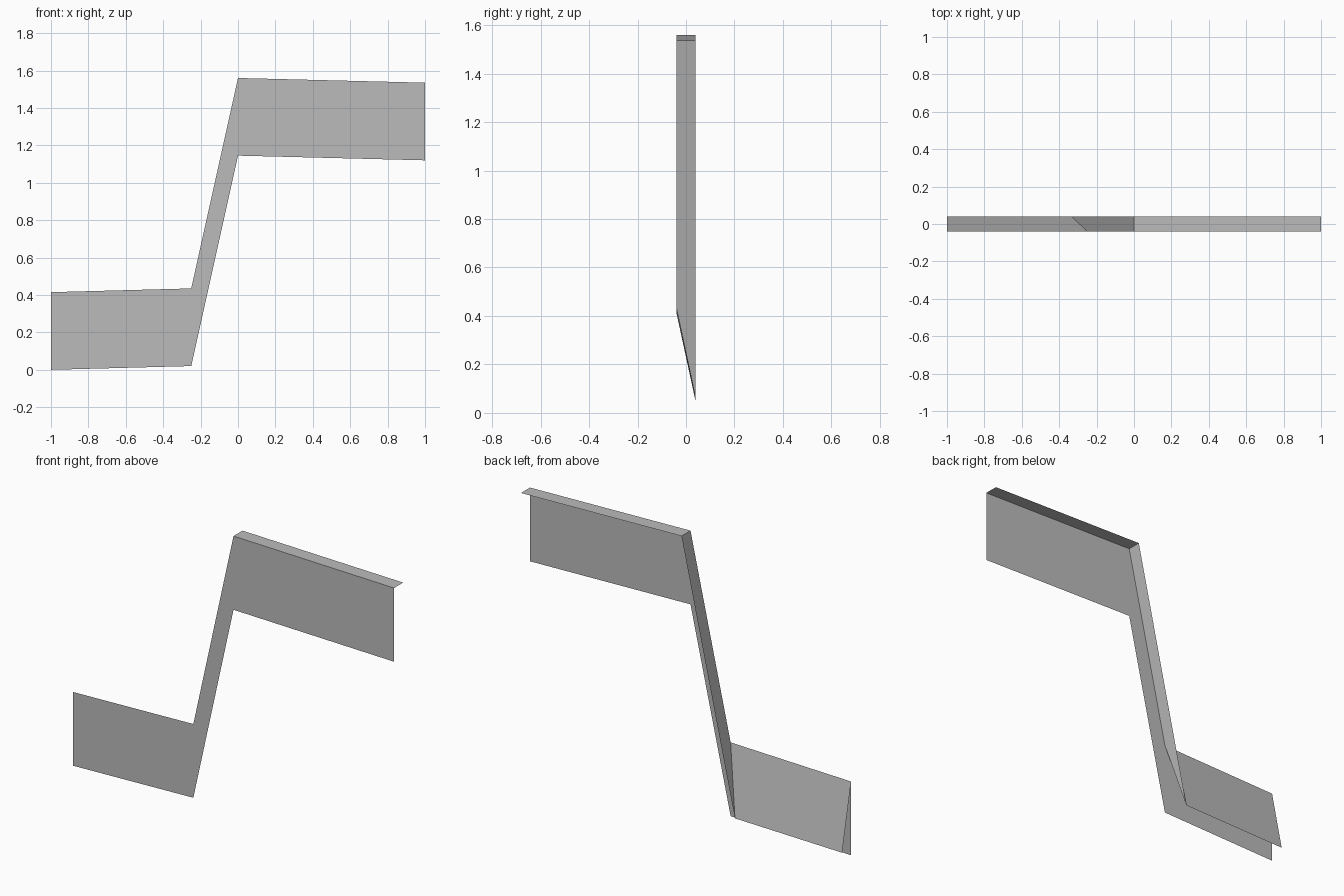
import bpy, bmesh

if "Cube" in bpy.data.objects:
    bpy.data.objects.remove(bpy.data.objects["Cube"])

F, B = -0.04, 0.04      # front and back depth
DROP = 0.415            # height of the front fascia

grey = bpy.data.materials.new("plain grey")
grey.diffuse_color = (0.5, 0.5, 0.5, 1)
grey.use_nodes = True
grey.node_tree.nodes["Principled BSDF"].inputs["Base Color"].default_value = grey.diffuse_color


def sheet(name, quads):
    """Thin open sheet made of flat four-sided panels."""
    bm = bmesh.new()
    for q in quads:
        bm.faces.new([bm.verts.new(p) for p in q])
    bmesh.ops.remove_doubles(bm, verts=bm.verts, dist=1e-4)
    me = bpy.data.meshes.new(name)
    bm.to_mesh(me)
    bm.free()
    me.materials.append(grey)
    ob = bpy.data.objects.new(name, me)
    bpy.context.collection.objects.link(ob)
    return ob


# stepped top line along the front (x, z) and along the back
front = [(-1, 0.415), (-0.25, 0.435), (0, 1.56), (1, 1.535)]
back = [(-1, 0.045), (-0.333, 0.06), (0, 1.56), (1, 1.535)]

# vertical front fascia, facing the front
sheet("front_fascia", [
    [(x0, F, z0 - DROP), (x1, F, z1 - DROP), (x1, F, z1), (x0, F, z0)]
    for (x0, z0), (x1, z1) in zip(front, front[1:])])

# top capping: sloped lower part, steep riser and level upper part
names = ["lower_sloped_capping", "riser_capping", "upper_capping"]
for i, name in enumerate(names):
    (a, az), (b, bz) = front[i:i + 2]
    (c, cz), (d, dz) = back[i:i + 2]
    sheet(name, [[(a, F, az), (b, F, bz), (d, B, dz), (c, B, cz)]])
